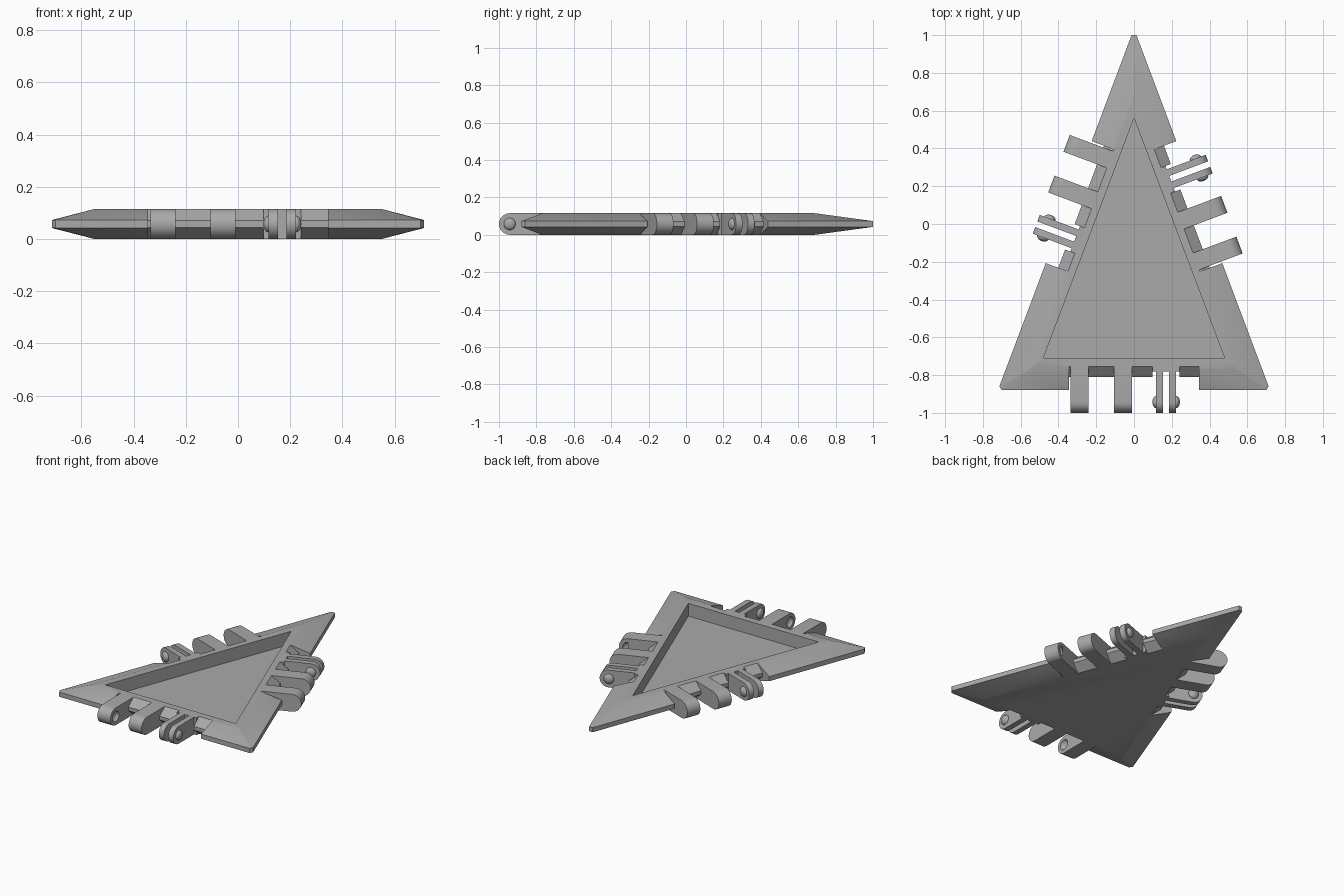
import bpy, bmesh
from math import sin, cos, pi, radians
from mathutils import Matrix, Vector

if "Cube" in bpy.data.objects:
    bpy.data.objects.remove(bpy.data.objects["Cube"])

T = 0.115            # plate thickness
PIVOT = 0.0625       # hinge pin distance outside the plate edge
R = T / 2            # hinge knuckle radius

grey = bpy.data.materials.new("plain grey")
grey.use_nodes = True
grey.diffuse_color = (0.4, 0.4, 0.4, 1)
grey.node_tree.nodes["Principled BSDF"].inputs["Base Color"].default_value = (0.4, 0.4, 0.4, 1)


def finish(name, bm, matrix=Matrix()):
    bm.transform(matrix)
    bmesh.ops.recalc_face_normals(bm, faces=bm.faces)
    mesh = bpy.data.meshes.new(name)
    bm.to_mesh(mesh)
    bm.free()
    mesh.materials.append(grey)
    obj = bpy.data.objects.new(name, mesh)
    bpy.context.collection.objects.link(obj)
    return obj


def loft(name, rings, matrix=Matrix()):
    """Closed solid through rings of equal point count."""
    bm = bmesh.new()
    loops = [[bm.verts.new(p) for p in ring] for ring in rings]
    n = len(loops[0])
    for a, b in zip(loops, loops[1:]):
        for i in range(n):
            j = (i + 1) % n
            bm.faces.new((a[i], a[j], b[j], b[i]))
    bm.faces.new(loops[0])
    bm.faces.new(loops[-1])
    return finish(name, bm, matrix)


def bar(name, profile, s0, s1, matrix):
    """Extrude a (distance, height) profile along the plate edge."""
    return loft(name, [[(s, u, z) for u, z in profile] for s in (s0, s1)], matrix)


def pin(name, s, radius, depth, matrix):
    bm = bmesh.new()
    bmesh.ops.create_uvsphere(bm, u_segments=24, v_segments=12, radius=1)
    place = Matrix.Translation((s, PIVOT, R)) @ Matrix.Diagonal((depth, radius, radius, 1))
    return finish(name, bm, matrix @ place)


def cut(obj, cutter):
    mod = obj.modifiers.new("cut", "BOOLEAN")
    mod.object = cutter
    mod.solver = "EXACT"
    bpy.context.view_layer.objects.active = obj
    bpy.ops.object.modifier_apply(modifier=mod.name)
    bpy.data.objects.remove(cutter)


def smooth(obj, angle=30):
    bpy.ops.object.select_all(action="DESELECT")
    obj.select_set(True)
    bpy.context.view_layer.objects.active = obj
    bpy.ops.object.shade_smooth_by_angle(angle=radians(angle))


# Triangular plate with bevelled rim and blunt corners
half_outer = [(0.70, -0.88), (0.713, -0.86), (0.013, 1.0)]
half_inner = [(0.548, -0.77), (0.55, -0.765), (0.002, 0.69)]


def ring(half, z):
    return [(x, y, z) for x, y in half + [(-x, y) for x, y in reversed(half)]]


plate = loft("triangle_plate", [ring(half_inner, 0), ring(half_outer, 0.042),
                                ring(half_outer, 0.073), ring(half_inner, T)])

# Recessed pocket in the top
pocket = [(-0.48, -0.71), (0.48, -0.71), (0, 0.56)]
cut(plate, loft("pocket_cutter", [[(x, y, z) for x, y in pocket] for z in (0.03, 0.2)]))

# Edge frames: along the edge, outward, up
frames = []
for name, n, d, shift in (("front", (0, -1), 0.88, 0),
                          ("left", (0.9363, 0.3511), 0.364, -0.013),
                          ("right", (-0.9363, 0.3511), 0.364, 0.013)):
    n = Vector((n[0], n[1], 0))
    t = Vector((-n.y, n.x, 0))
    o = n * d + t * shift
    m = Matrix((t, n, (0, 0, 1))).transposed().to_4x4()
    frames.append((name, Matrix.Translation(o) @ m))

notch = [(-0.07, 0.07), (-0.07, 0.045), (-0.1495, -0.02), (0.3, -0.02), (0.3, 0.14), (-0.1556, 0.14)]
slot = [(-0.1, -0.02), (0.3, -0.02), (0.3, 0.14), (-0.1, 0.14)]
root = [(-0.13, 0), (-0.1, 0), (-0.1, T), (-0.13, T)]
arc = [(PIVOT + R * sin(a), R - R * cos(a)) for a in (pi * i / 16 for i in range(17))]
arm = [(-0.13, 0)] + arc + [(-0.13, T)]

for side, m in frames:
    # Hinge recess in the rim
    cut(plate, bar("recess_cutter", notch, -0.345, 0.345, m))
    cut(plate, bar("clip_slot_cutter", slot, 0.098, 0.242, m))

    # Two knuckles with dimples on their facing sides
    for label, s0, s1, dimple in (("outer", -0.335, -0.24, -0.24), ("inner", -0.105, -0.01, -0.105)):
        knuckle = bar(f"{side}_{label}_knuckle", arm, s0, s1, m)
        cut(knuckle, pin("dimple_cutter", dimple, 0.034, 0.022, m))
        smooth(knuckle)

    # Springy clip of two fingers with rounded bumps
    bar(f"{side}_clip_root", root, 0.098, 0.242, m)
    for label, s0, s1, face in (("inner", 0.117, 0.154, 0.117), ("outer", 0.186, 0.223, 0.223)):
        smooth(bar(f"{side}_{label}_clip_finger", arm, s0, s1, m))
        smooth(pin(f"{side}_{label}_clip_bump", face, 0.032, 0.02, m), 60)

smooth(plate)
